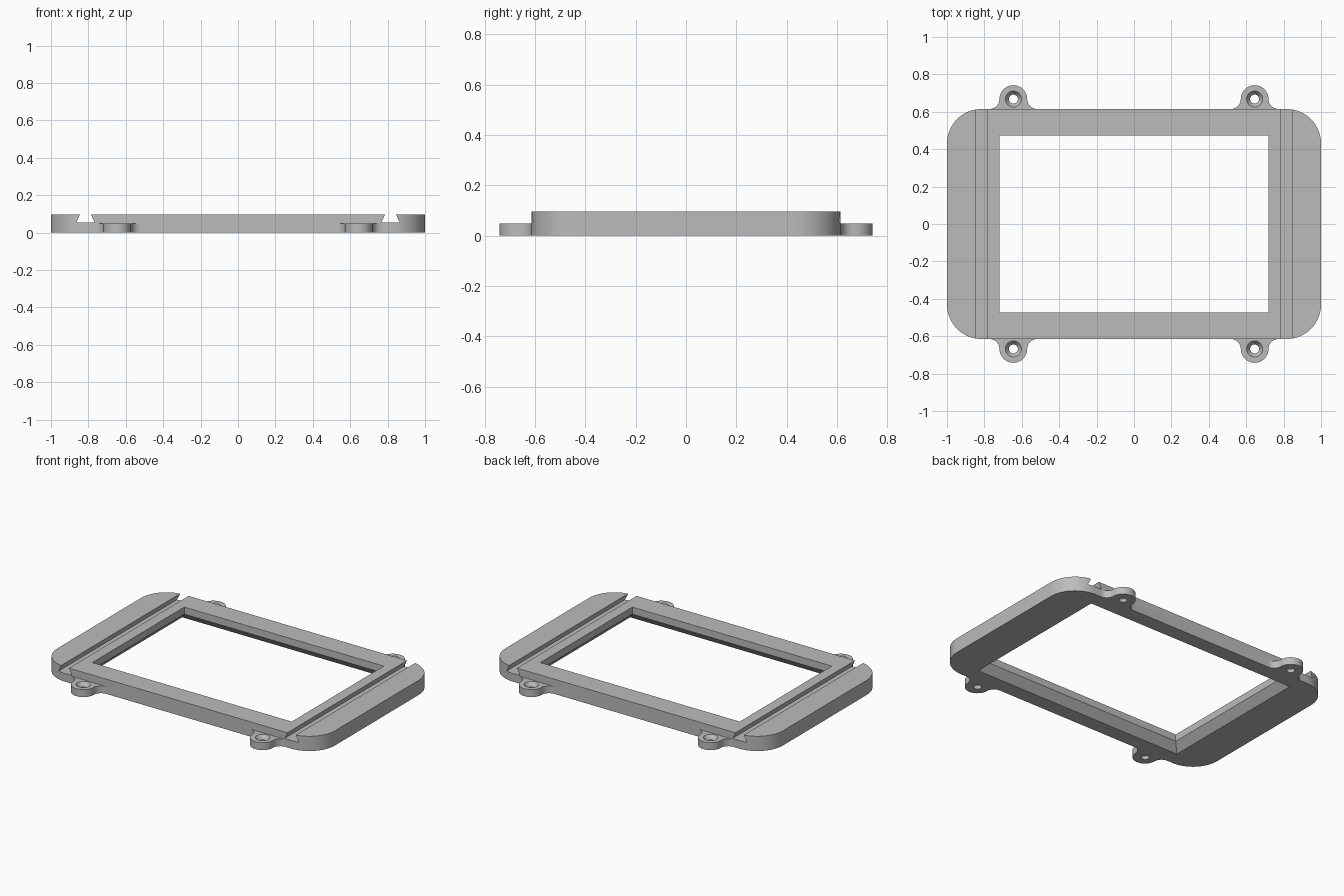
import bpy, bmesh
from math import sin, cos, pi, radians

if "Cube" in bpy.data.objects:
    bpy.data.objects.remove(bpy.data.objects["Cube"], do_unlink=True)

HALF_Y, TOP, TAB_TOP = 0.615, 0.096, 0.048
TAB_X, TAB_Y, TAB_R, FILLET = 0.645, 0.668, 0.074, 0.053

grey = bpy.data.materials.new("plain grey")
grey.use_nodes = True
grey.diffuse_color = (0.5, 0.5, 0.5, 1)
grey.node_tree.nodes["Principled BSDF"].inputs["Base Color"].default_value = (0.5, 0.5, 0.5, 1)


def loft(name, rings):
    """Closed solid through a stack of equal-length point rings."""
    bm = bmesh.new()
    loops = [[bm.verts.new(p) for p in ring] for ring in rings]
    n = len(loops[0])
    for a, b in zip(loops, loops[1:]):
        for i in range(n):
            j = (i + 1) % n
            bm.faces.new((a[i], a[j], b[j], b[i]))
    bm.faces.new(loops[0][::-1])
    bm.faces.new(loops[-1])
    bmesh.ops.recalc_face_normals(bm, faces=bm.faces)
    mesh = bpy.data.meshes.new(name)
    bm.to_mesh(mesh)
    bm.free()
    mesh.materials.append(grey)
    obj = bpy.data.objects.new(name, mesh)
    bpy.context.collection.objects.link(obj)
    return obj


def arc(cx, cy, r, start, end, steps=16):
    angles = [radians(start + (end - start) * i / steps) for i in range(steps + 1)]
    return [(cx + r * cos(a), cy + r * sin(a)) for a in angles]


def at(points, z):
    return [(x, y, z) for x, y in points]


def rectangle(hx, hy, z):
    return [(-hx, -hy, z), (hx, -hy, z), (hx, hy, z), (-hx, hy, z)]


def circle(cx, cy, r, z, sides=32):
    return [(cx + r * cos(2 * pi * i / sides), cy + r * sin(2 * pi * i / sides), z)
            for i in range(sides)]


def combine(target, other, operation):
    other.hide_render = True
    mod = target.modifiers.new(operation.lower(), "BOOLEAN")
    mod.operation, mod.solver, mod.object = operation, "EXACT", other
    bpy.context.view_layer.objects.active = target
    bpy.ops.object.modifier_apply(modifier=mod.name)
    bpy.data.objects.remove(other, do_unlink=True)


# Rounded plate
R = 0.185
outline = []
for k, (sx, sy) in enumerate(((1, 1), (-1, 1), (-1, -1), (1, -1))):
    outline += arc(sx * (1 - R), sy * (HALF_Y - R), R, 90 * k, 90 * k + 90)
frame = loft("screen_frame", [at(outline, 0), at(outline, TOP)])

# Mounting ears with filleted necks
flare = TAB_R + FILLET
ear = [(flare, HALF_Y - 0.04)]
ear += arc(flare, TAB_Y, FILLET, 270, 180, 10)
ear += arc(0, TAB_Y, TAB_R, 0, 180, 24)[1:-1]
ear += arc(-flare, TAB_Y, FILLET, 0, -90, 10)
ear += [(-flare, HALF_Y - 0.04)]
corners = [(sx, sy) for sx in (-1, 1) for sy in (-1, 1)]
for sx, sy in corners:
    shape = [(sx * TAB_X + x, sy * y) for x, y in ear]
    combine(frame, loft("mounting_ear", [at(shape, 0), at(shape, TAB_TOP)]), "UNION")

# Window opening, flared on the underside
combine(frame, loft("window_cutter", [rectangle(0.81, 0.563, -0.05),
                                      rectangle(0.718, 0.473, 0.05),
                                      rectangle(0.718, 0.473, 0.2)]), "DIFFERENCE")

# Dovetail grooves beside the window
dovetail = [(0.765, 0.053), (0.865, 0.053), (0.845, TOP), (0.845, 0.2),
            (0.786, 0.2), (0.786, TOP)]
for side in (-1, 1):
    ends = [[(side * x, y, z) for x, z in dovetail] for y in (-0.9, 0.9)]
    combine(frame, loft("groove_cutter", ends), "DIFFERENCE")

# Countersunk screw holes
for sx, sy in corners:
    x, y = sx * TAB_X, sy * TAB_Y
    rings = [circle(x, y, r, z) for r, z in
             ((0.024, -0.05), (0.024, 0.022), (0.043, TAB_TOP), (0.043, 0.2))]
    combine(frame, loft("screw_cutter", rings), "DIFFERENCE")

# Smooth rounded walls, crisp edges
bpy.ops.object.select_all(action="DESELECT")
frame.select_set(True)
bpy.context.view_layer.objects.active = frame
bpy.ops.object.shade_smooth_by_angle(angle=radians(25))
